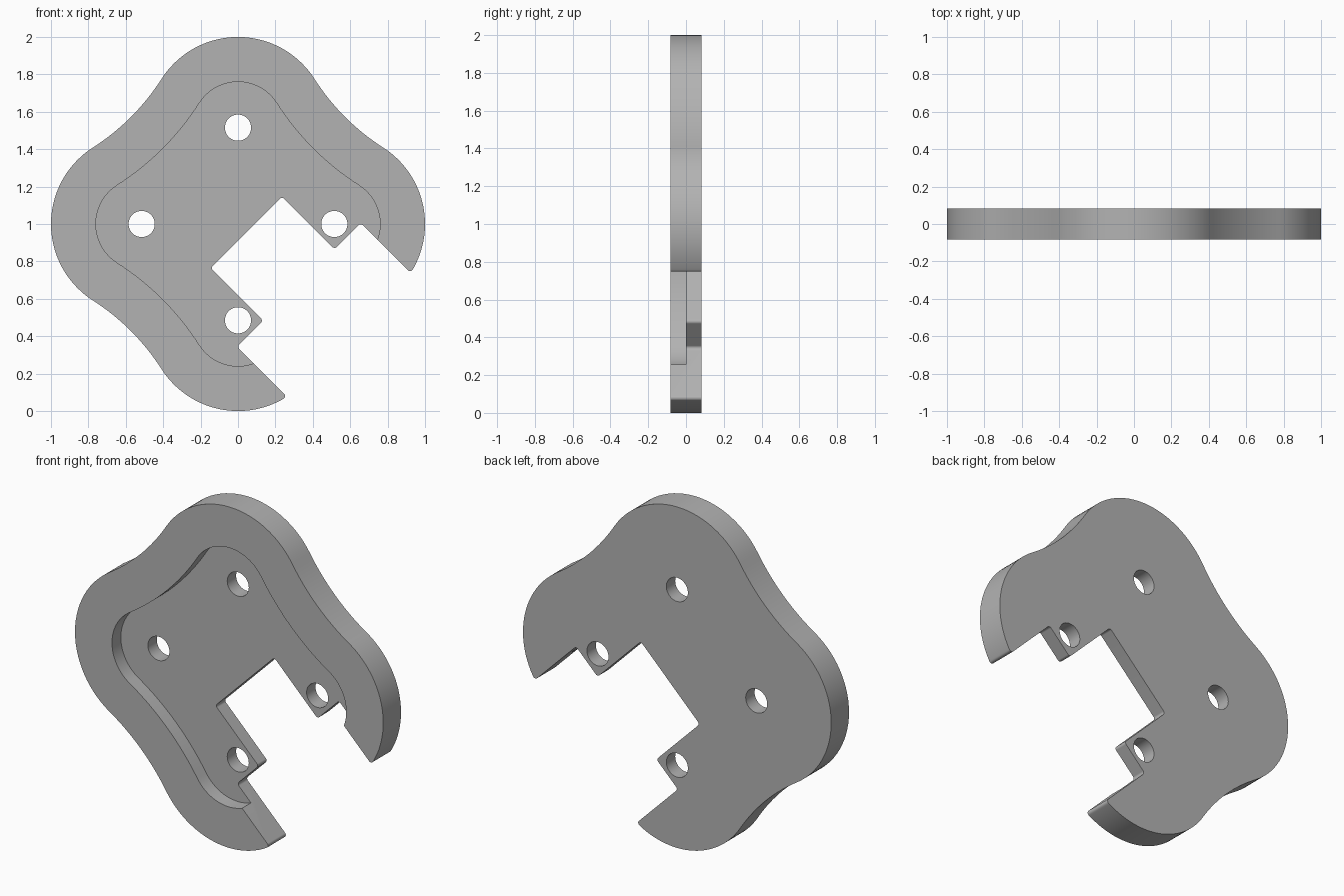
import bpy
import bmesh
from math import atan2, cos, sin, pi, radians, sqrt
from mathutils import Vector

cube = bpy.data.objects.get("Cube")
if cube:
    bpy.data.objects.remove(cube, do_unlink=True)

HALF = 0.0825        # half the plate thickness
ARM = 0.515          # lobe and hole distance from the centre
LOBE = 0.485         # outer lobe radius
WAIST = 1.425        # offset of the hollow arc centres on both axes
SPAN = atan2(WAIST, WAIST - ARM)
SLOT, MOUTH, FLOOR, STEP = 0.27, 0.467, 0.063, 0.46

grey = bpy.data.materials.new("plate_grey")
grey.use_nodes = True
grey.diffuse_color = (0.45, 0.45, 0.45, 1)
grey.node_tree.nodes["Principled BSDF"].inputs["Base Color"].default_value = grey.diffuse_color


def arc(cx, cz, r, a, b, n):
    return [Vector((cx + r * cos(a + (b - a) * i / n), cz + r * sin(a + (b - a) * i / n)))
            for i in range(n + 1)]


def lobe(k, r, lo=-SPAN, hi=SPAN):
    t = k * pi / 2
    return arc(ARM * cos(t), ARM * sin(t), r, t + lo, t + hi, 28)


def hollow(k, r):
    t = k * pi / 2
    d = WAIST * sqrt(2)
    reach = (WAIST - ARM) / cos(SPAN) - r
    return arc(d * cos(t + pi / 4), d * sin(t + pi / 4), reach,
               t + SPAN + pi, t + 1.5 * pi - SPAN, 16)[1:-1]


def fillet(before, corner, after, r=0.02, n=5):
    """Round one corner of a path."""
    p, q = (before - corner).normalized(), (after - corner).normalized()
    half = p.angle(q) / 2
    centre = corner + (p + q).normalized() * r / sin(half)
    s, e = corner + p * r / (sin(half) / cos(half)), corner + q * r / (sin(half) / cos(half))
    return [centre + ((s - centre).lerp(e - centre, i / n)).normalized() * r for i in range(n + 1)]


def prism(name, points, y0, y1):
    """Extrude a profile in x and height through the thickness."""
    bm = bmesh.new()
    face = bm.faces.new([bm.verts.new((p.x, y0, p.y + 1)) for p in points])
    new = bmesh.ops.extrude_face_region(bm, geom=[face])["geom"]
    bmesh.ops.translate(bm, vec=(0, y1 - y0, 0),
                        verts=[v for v in new if isinstance(v, bmesh.types.BMVert)])
    bmesh.ops.recalc_face_normals(bm, faces=bm.faces)
    mesh = bpy.data.meshes.new(name)
    bm.to_mesh(mesh)
    bm.free()
    mesh.materials.append(grey)
    obj = bpy.data.objects.new(name, mesh)
    bpy.context.collection.objects.link(obj)
    return obj


def diagonal(u, v):
    return Vector((u + v, u - v)) / sqrt(2)


# Outer outline: three quarters of the lobed shape, open at the lower right
across = MOUTH - ARM / sqrt(2)
tip = sqrt(LOBE ** 2 - across ** 2)
cut = atan2(across - tip, across + tip)
rim = lobe(0, LOBE, cut, SPAN) + hollow(0, LOBE) + lobe(1, LOBE) + hollow(1, LOBE)
rim += lobe(2, LOBE) + hollow(2, LOBE) + lobe(3, LOBE, -SPAN, -cut)

# Stepped slot along the diagonal, mirrored about its middle
side = [(MOUTH, STEP), (SLOT, STEP), (SLOT, FLOOR)]
slot = [diagonal(-u, v) for u, v in side] + [diagonal(u, v) for u, v in reversed(side)]
corners = [rim[-1]] + slot + [rim[0]]
chain = [rim[-2]] + corners + [rim[1]]
outline = rim[1:-1]
for a, b, c in zip(chain, chain[1:], chain[2:]):
    outline += fillet(a, b, c, 0.016)
plate = prism("slotted_plate", outline, -HALF, HALF)

# Front pocket and four round holes
inner = LOBE - 0.24
pocket = []
for k in range(4):
    pocket += lobe(k, inner) + hollow(k, inner)
cutters = [prism("pocket_cutter", pocket, -0.2, 0)]
for k in range(4):
    t = k * pi / 2
    ring = arc(ARM * cos(t), ARM * sin(t), 0.07, 0, 2 * pi, 40)[:-1]
    cutters.append(prism("hole_cutter", ring, -0.3, 0.3))

for cutter in cutters:
    cutter.hide_render = True
    cutter.hide_set(True)
    mod = plate.modifiers.new(cutter.name, "BOOLEAN")
    mod.operation = "DIFFERENCE"
    mod.solver = "EXACT"
    mod.object = cutter

# Apply the cuts, then drop the cutters
bpy.context.view_layer.objects.active = plate
plate.select_set(True)
for mod in list(plate.modifiers):
    bpy.ops.object.modifier_apply(modifier=mod.name)
for cutter in cutters:
    bpy.data.objects.remove(cutter, do_unlink=True)
bpy.ops.object.shade_smooth_by_angle(angle=radians(30))
